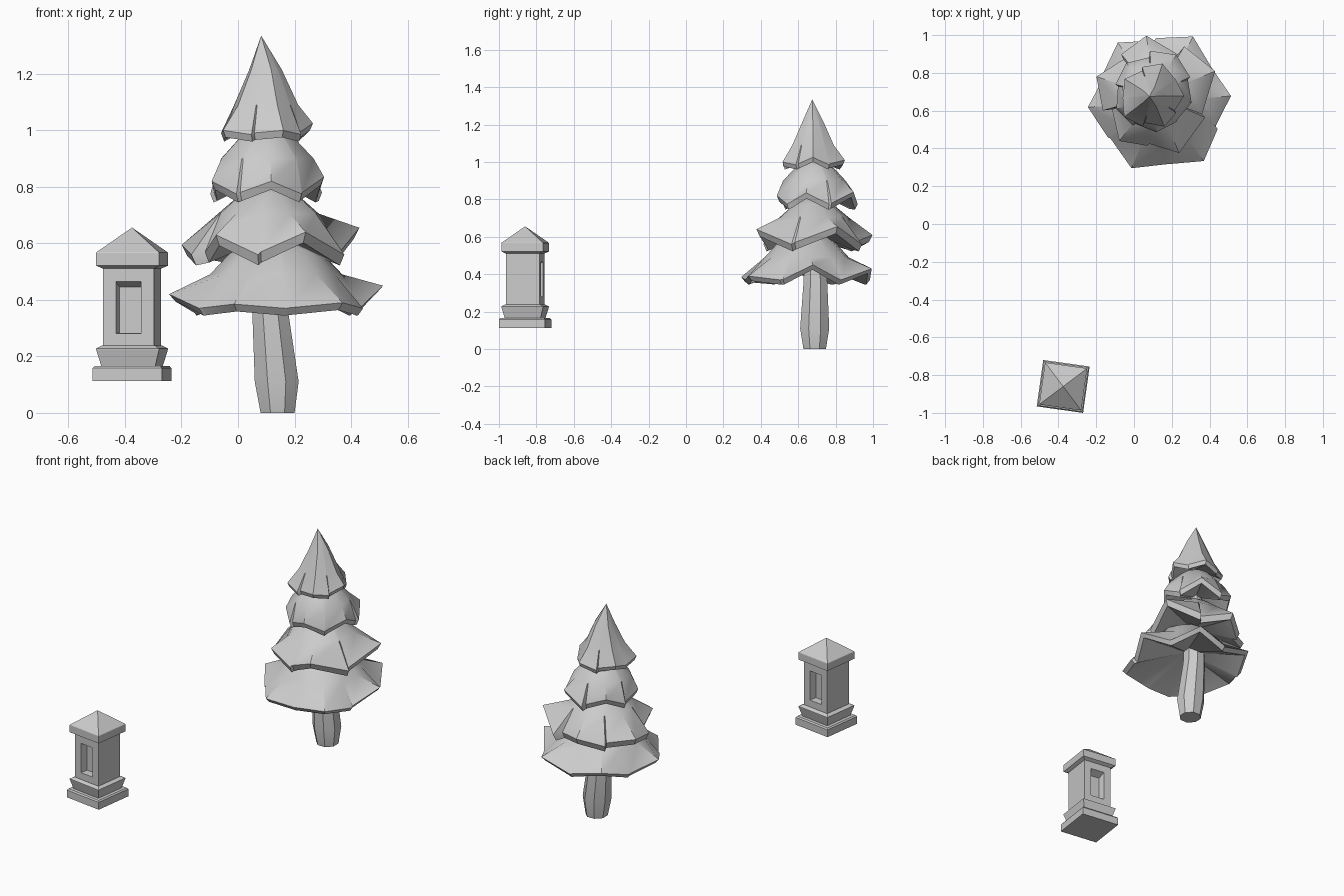
import bpy, bmesh, math
from mathutils import Matrix, Vector

cube = bpy.data.objects.get("Cube")
if cube:
    bpy.data.objects.remove(cube, do_unlink=True)

grey = bpy.data.materials.new("plain_grey")
grey.use_nodes = True
grey.diffuse_color = (0.6, 0.6, 0.6, 1)
grey.node_tree.nodes["Principled BSDF"].inputs["Base Color"].default_value = (0.6, 0.6, 0.6, 1)


def finish(name, bm, smooth=None):
    bmesh.ops.recalc_face_normals(bm, faces=bm.faces)
    mesh = bpy.data.meshes.new(name)
    bm.to_mesh(mesh)
    bm.free()
    mesh.materials.append(grey)
    obj = bpy.data.objects.new(name, mesh)
    bpy.context.collection.objects.link(obj)
    if smooth:
        bpy.ops.object.select_all(action='DESELECT')
        obj.select_set(True)
        bpy.context.view_layer.objects.active = obj
        bpy.ops.object.shade_smooth_by_angle(angle=math.radians(smooth))
    return obj


def bridge(bm, a, b):
    n = len(a)
    for i in range(n):
        j = (i + 1) % n
        bm.faces.new((a[i], a[j], b[j], b[i]))


def fan(bm, ring, point):
    tip = bm.verts.new(point)
    for i in range(len(ring)):
        bm.faces.new((ring[i], ring[(i + 1) % len(ring)], tip))


def polar(centre, angle, r, z):
    return Vector((centre[0] + r * math.cos(angle), centre[1] + r * math.sin(angle), z))


def tier(name, centre, tips, rings, apex, low, notch, slit, facet, thick, hollow):
    """Thick skirt of drooping lobes; each tip is (degrees, radius, height)."""
    bm = bmesh.new()
    rim = []
    count = len(tips)
    for i, (deg, r, z) in enumerate(tips):
        before = (deg - tips[i - 1][0]) % 360 / 2
        after = (tips[(i + 1) % count][0] - deg) % 360 / 2
        rim.append((math.radians(deg - before + 1), r * (notch - slit), low + slit * 0.1))
        rim.append((math.radians(deg), r, z))
        rim.append((math.radians(deg + after - 1), r * notch, low))
    outer = [bm.verts.new(polar(centre, *p)) for p in rim]
    # Rim edge slants inwards towards the underside
    under = [bm.verts.new(polar(centre, a, r * 0.94, z - thick)) for a, r, z in rim]
    bridge(bm, outer, under)
    last = outer
    for r, z in rings:
        # Ridges run down to the tips, with flatter panels between
        ring = [bm.verts.new(polar(centre, p[0], r if i % 3 == 1 else r * facet, z))
                for i, p in enumerate(rim)]
        bridge(bm, last, ring)
        last = ring
    fan(bm, last, apex)
    fan(bm, under, (centre[0], centre[1], hollow))
    return finish(name, bm, 35)


# Foliage, from the lowest skirt to the pointed crown
tier("foliage_bottom", (0.135, 0.645),
     [(-113, .38, .385), (-53, .39, .39), (5, .38, .45), (63, .39, .43), (125, .385, .42), (184, .38, .42)],
     [(.235, .49), (.155, .575)], (.12, .67, .66), .37, .87, 0.02, .96, .026, .47)
tier("foliage_lower", (0.11, 0.68),
     [(22, .345, .655), (98, .32, .61), (162, .325, .595), (232, .305, .63), (293, .33, .64)],
     [(.19, .705), (.105, .775)], (.11, .68, .84), .56, .88, 0.1, .95, .038, .62)
tier("foliage_upper", (0.1, 0.69),
     [(-85, .205, .82), (-13, .21, .835), (59, .24, .84), (131, .215, .83), (203, .21, .82)],
     [(.172, .90), (.095, .98)], (.1, .68, 1.04), .775, .95, 0.05, .95, .03, .84)
tier("foliage_crown", (0.095, 0.678),
     [(-68, .175, 1.0), (0, .17, 1.025), (72, .18, 1.01), (148, .17, 1.01), (217, .185, 1.0)],
     [(.118, 1.09), (.06, 1.215)], (.082, .675, 1.335), .985, .9, 0.06, .92, .025, 1.04)

# Trunk with a slight lean and a bulge near the foot
bm = bmesh.new()
last = None
for x, y, r, z in [(.14, .688, .065, 0), (.137, .688, .084, .11), (.113, .692, .068, .37), (.1, .68, .045, .9)]:
    ring = [bm.verts.new(polar((x, y), math.tau * (i + 0.5) / 8, r, z)) for i in range(8)]
    if last:
        bridge(bm, last, ring)
    else:
        bm.faces.new(ring)
    last = ring
bm.faces.new(last)
finish("trunk", bm, 35)


# Stone pillar made of stacked square sections, turned slightly
place = Matrix.Translation((-0.375, -0.86, 0)) @ Matrix.Rotation(math.radians(-8), 4, 'Z')


def square_stack(name, sections):
    bm = bmesh.new()
    last = None
    for width, z in sections:
        h = width / 2
        ring = [bm.verts.new((sx * h, sy * h, z)) for sx, sy in ((-1, -1), (1, -1), (1, 1), (-1, 1))]
        if last:
            bridge(bm, last, ring)
        else:
            bm.faces.new(ring)
        last = ring
    if sections[-1][0] > 0.001:
        bm.faces.new(last)
    else:
        bmesh.ops.remove_doubles(bm, verts=bm.verts, dist=0.002)
    bm.transform(place)
    return finish(name, bm)


square_stack("pillar_base", [(.248, .112), (.248, .158), (.235, .166)])
square_stack("pillar_plinth", [(.192, .164), (.225, .224), (.225, .228), (.19, .238)])
square_stack("pillar_cap", [(.18, .51), (.225, .521), (.225, .566), (.222, .569), (.0001, .656)])

# Pillar body with a splayed recessed window in front and back
bm = bmesh.new()
half, bottom, top = 0.091, 0.232, 0.52


def frame(side, w, z0, z1, y):
    return [bm.verts.new((sx * w, side * y, z)) for sx, z in ((-1, z0), (1, z0), (1, z1), (-1, z1))]


corners = []
for side in (-1, 1):
    edge = frame(side, half, bottom, top, half)
    opening = frame(side, .045, .281, .465, half)
    recess = frame(side, .038, .283, .445, half - .045)
    bridge(bm, edge, opening)
    bridge(bm, opening, recess)
    bm.faces.new(recess)
    corners.append(edge)
bridge(bm, *corners)
bm.transform(place)
finish("pillar_body", bm)
